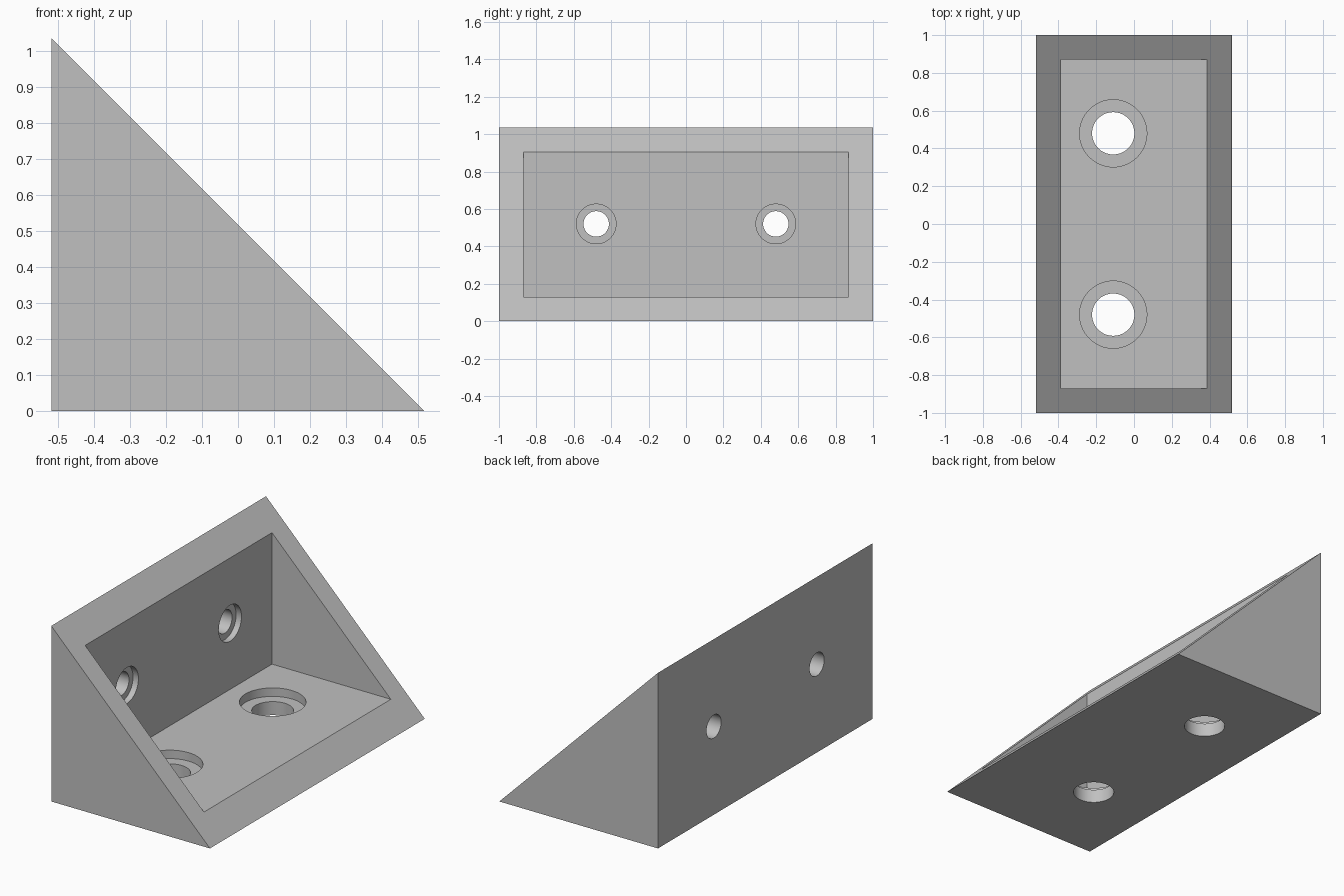
import bpy
from math import pi
from mathutils import Matrix

default = bpy.data.objects.get("Cube")
if default:
    bpy.data.objects.remove(default, do_unlink=True)

grey = bpy.data.materials.new("light_grey")
grey.use_nodes = True
colour = (0.53, 0.53, 0.53, 1)
grey.diffuse_color = colour
grey.node_tree.nodes["Principled BSDF"].inputs["Base Color"].default_value = colour

SIZE = 1.035      # leg length of the triangular section
HALF = SIZE / 2
WALL = 0.13       # wall thickness
HOLE_Y = 0.48


def prism(name, profile, half_width):
    """Extrude an x-z triangle along y."""
    n = len(profile)
    verts = [(x, y, z) for y in (-half_width, half_width) for x, z in profile]
    faces = [tuple(range(n)), tuple(reversed(range(n, 2 * n)))]
    faces += [(i, i + n, (i + 1) % n + n, (i + 1) % n) for i in range(n)]
    mesh = bpy.data.meshes.new(name)
    mesh.from_pydata(verts, [], faces)
    obj = bpy.data.objects.new(name, mesh)
    bpy.context.collection.objects.link(obj)
    return obj


def cut(target, cutter):
    """Subtract a cutter from the target and remove it."""
    bpy.context.view_layer.objects.active = target
    mod = target.modifiers.new("cut", "BOOLEAN")
    mod.operation = "DIFFERENCE"
    mod.solver = "EXACT"
    mod.object = cutter
    bpy.ops.object.modifier_apply(modifier=mod.name)
    bpy.data.objects.remove(cutter, do_unlink=True)


def drill(target, centre, radius, start, end, axis):
    """Drill a round hole along x or z between two coordinates."""
    location = list(centre)
    location["xyz".index(axis)] = (start + end) / 2
    rotation = (0, pi / 2, 0) if axis == "x" else (0, 0, 0)
    bpy.ops.mesh.primitive_cylinder_add(vertices=64, radius=radius, depth=end - start,
                                        location=location, rotation=rotation)
    cutter = bpy.context.object
    cutter.hide_render = True
    cut(target, cutter)


# Solid wedge
bracket = prism("corner_bracket", [(-HALF, 0), (HALF, 0), (-HALF, SIZE)], 1)
bracket.data.materials.append(grey)

# Open pocket, run past the slope so that it cuts cleanly
low, over = -HALF + WALL, 0.2
pocket = prism("pocket_cutter", [(low, WALL), (HALF - WALL + over, WALL),
                                 (HALF - WALL + over, SIZE), (low, SIZE)], 1 - WALL)
pocket.hide_render = True
cut(bracket, pocket)

# Counterbored screw holes in the floor and the upright wall
for y in (-HOLE_Y, HOLE_Y):
    floor, wall = (-0.11, y, 0), (0, y, 0.52)
    drill(bracket, floor, 0.112, -0.1, WALL + 0.05, "z")
    drill(bracket, floor, 0.178, WALL - 0.05, WALL + 0.05, "z")
    drill(bracket, wall, 0.068, -HALF - 0.1, low + 0.05, "x")
    drill(bracket, wall, 0.106, low - 0.035, low + 0.05, "x")

bpy.ops.object.select_all(action="DESELECT")
bracket.select_set(True)
bpy.context.view_layer.objects.active = bracket
bpy.ops.object.shade_smooth_by_angle(angle=pi / 6)
